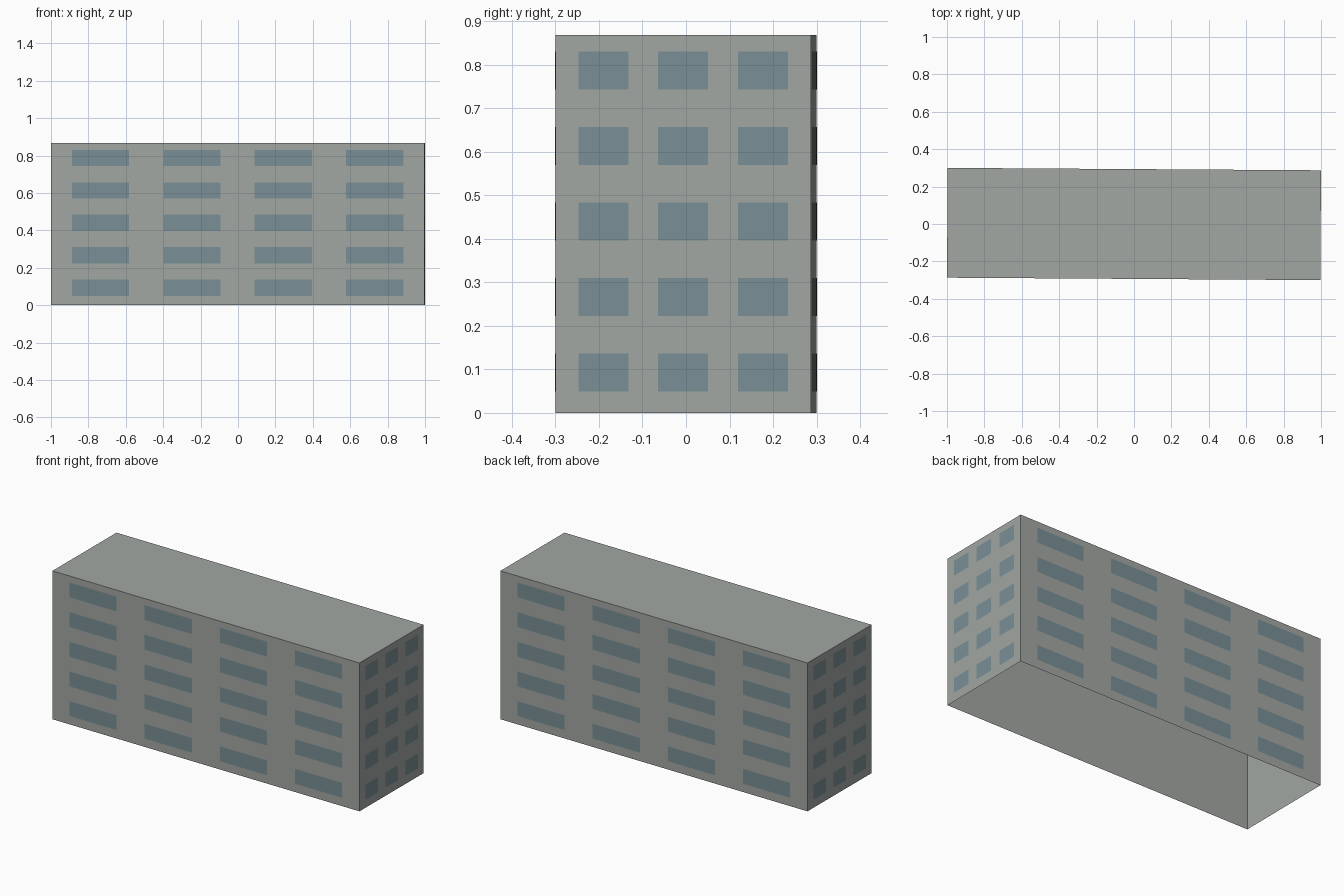
import bpy, bmesh, math
from mathutils import Matrix

if "Cube" in bpy.data.objects:
    bpy.data.objects.remove(bpy.data.objects["Cube"])

L, D, H = 0.998, 0.2935, 0.868      # half length, half depth, height
TURN = Matrix.Rotation(-0.0065, 4, 'Z')
GAP = 0.0015                        # window plates sit just off the wall


def material(name, rgb):
    m = bpy.data.materials.new(name)
    m.diffuse_color = (*rgb, 1)
    m.use_nodes = True
    m.node_tree.nodes["Principled BSDF"].inputs["Base Color"].default_value = m.diffuse_color
    return m


def finish(bm, name, mat):
    bm.transform(TURN)
    mesh = bpy.data.meshes.new(name)
    bm.to_mesh(mesh)
    bm.free()
    mesh.materials.append(mat)
    bpy.context.collection.objects.link(bpy.data.objects.new(name, mesh))


concrete = material("concrete grey", (0.36, 0.386, 0.366))
glass = material("window blue grey", (0.195, 0.279, 0.305))

# Building shell: walls and flat roof, open underneath
bm = bmesh.new()
bmesh.ops.create_cube(bm, size=1, matrix=Matrix.Translation((0, 0, H / 2))
                      @ Matrix.Diagonal((2 * L, 2 * D, H, 1)))
floor = [f for f in bm.faces if f.normal.z < -0.5]
bmesh.ops.delete(bm, geom=floor, context='FACES_ONLY')
finish(bm, "building_shell", concrete)


# Five storeys of window plates on one wall; angle turns the front wall round
def windows(name, angle, wall, columns, spacing, width):
    bm = bmesh.new()
    for row in range(5):
        for col in range(columns):
            x = (col - (columns - 1) / 2) * spacing
            z = 0.093 + row * 0.1735
            corners = [(-1, -1), (1, -1), (1, 1), (-1, 1)]
            bm.faces.new([bm.verts.new((x + i * width / 2, -wall - GAP, z + j * 0.0435))
                          for i, j in corners])
    bm.transform(Matrix.Rotation(math.radians(angle), 4, 'Z'))
    finish(bm, name, glass)


windows("front_windows", 0, D, 4, 0.4885, 0.306)
windows("back_windows", 180, D, 4, 0.4885, 0.306)
windows("right_windows", 90, L, 3, 0.183, 0.115)
windows("left_windows", -90, L, 3, 0.183, 0.115)
